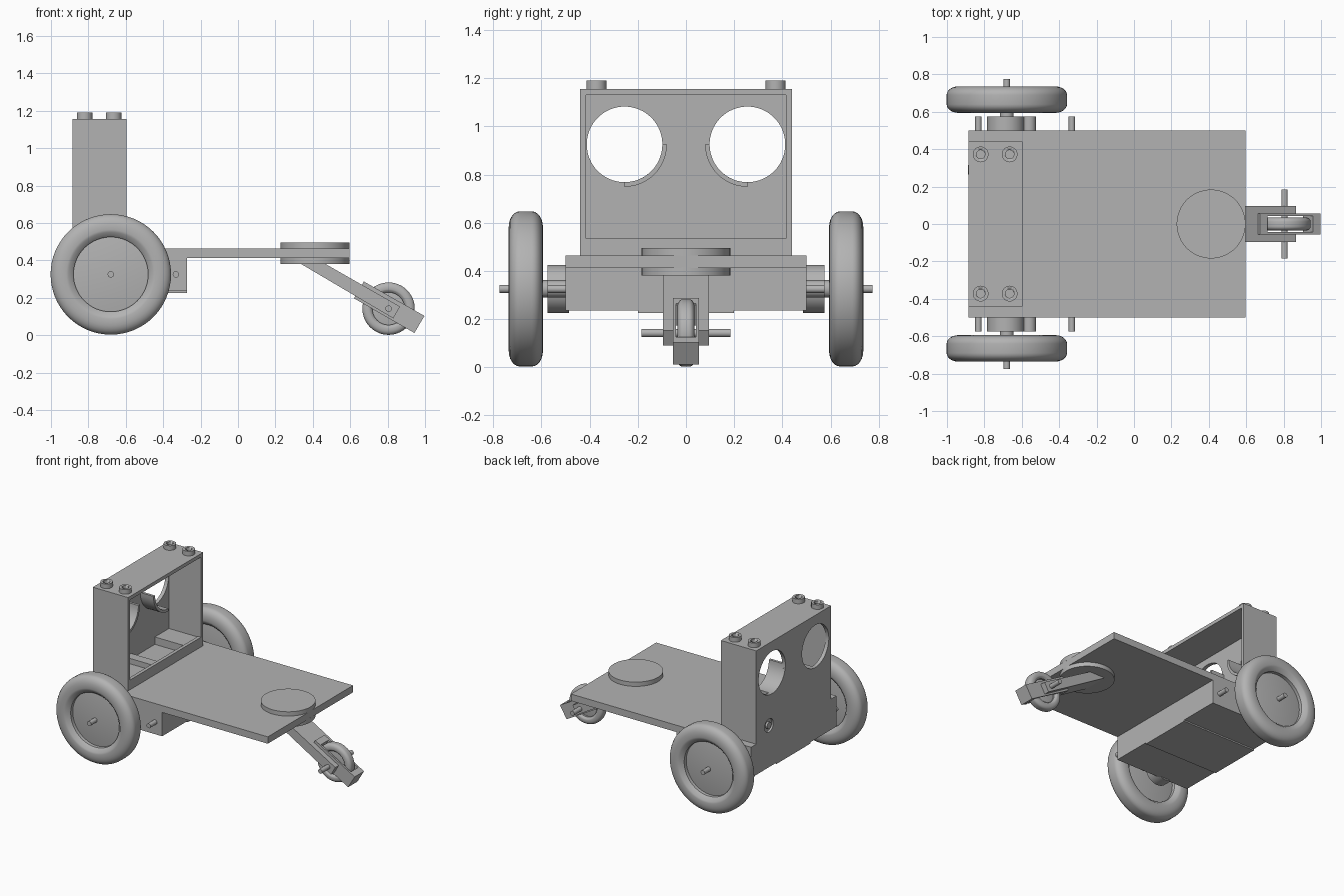
import bpy, bmesh
from math import radians, pi, sin, cos
from mathutils import Matrix, Vector

if "Cube" in bpy.data.objects:
    bpy.data.objects.remove(bpy.data.objects["Cube"])

grey = bpy.data.materials.new("plain_grey")
grey.use_nodes = True
COLOUR = (0.45, 0.45, 0.45, 1)
grey.diffuse_color = COLOUR
grey.node_tree.nodes["Principled BSDF"].inputs["Base Color"].default_value = COLOUR


def finish(name, bm, smooth=False):
    bmesh.ops.recalc_face_normals(bm, faces=bm.faces)
    mesh = bpy.data.meshes.new(name)
    bm.to_mesh(mesh)
    bm.free()
    ob = bpy.data.objects.new(name, mesh)
    bpy.context.collection.objects.link(ob)
    mesh.materials.append(grey)
    if smooth:
        bpy.ops.object.select_all(action='DESELECT')
        ob.select_set(True)
        bpy.context.view_layer.objects.active = ob
        bpy.ops.object.shade_smooth_by_angle(angle=radians(35))
    return ob


def box(name, x, y, z):
    bm = bmesh.new()
    centre = [(a + b) / 2 for a, b in (x, y, z)]
    size = [b - a for a, b in (x, y, z)]
    bmesh.ops.create_cube(bm, size=1, matrix=Matrix.Translation(centre) @ Matrix.Diagonal((*size, 1)))
    return finish(name, bm)


def cylinder(name, centre, radius, length, axis='Z', sides=48):
    turn = {'Z': Matrix(), 'X': Matrix.Rotation(pi / 2, 4, 'Y'), 'Y': Matrix.Rotation(pi / 2, 4, 'X')}[axis]
    bm = bmesh.new()
    bmesh.ops.create_cone(bm, cap_ends=True, segments=sides, radius1=radius, radius2=radius,
                          depth=length, matrix=Matrix.Translation(centre) @ turn)
    return finish(name, bm, True)


def prism(name, points, half_width):
    """Extrude a side profile (x, z) across y."""
    bm = bmesh.new()
    face = bm.faces.new([bm.verts.new((x, -half_width, z)) for x, z in points])
    new = bmesh.ops.extrude_face_region(bm, geom=[face])["geom"]
    bmesh.ops.translate(bm, vec=(0, 2 * half_width, 0), verts=[v for v in new if isinstance(v, bmesh.types.BMVert)])
    return finish(name, bm)


def cut(target, *cutters):
    for cutter in cutters:
        mod = target.modifiers.new("cut", 'BOOLEAN')
        mod.operation, mod.solver, mod.object = 'DIFFERENCE', 'EXACT', cutter
        bpy.context.view_layer.objects.active = target
        bpy.ops.object.modifier_apply(modifier=mod.name)
    for cutter in cutters:
        bpy.data.objects.remove(cutter)


def wheel(name, centre, radius, half_width):
    """Lathe a rounded tyre with a shallow conical hub around y."""
    half = [(0, .6), (.62, .25), (.62, .6), (.70, .96), (.74, 1), (.80, 1)]
    half += [(.80 + .2 * sin(a), .35 + .65 * cos(a)) for a in (pi / 12 * i for i in range(1, 7))]
    profile = half + [(r, -w) for r, w in reversed(half)]
    bm = bmesh.new()
    verts = [bm.verts.new((r * radius, w * half_width, 0)) for r, w in profile]
    edges = [bm.edges.new(pair) for pair in zip(verts, verts[1:])]
    bmesh.ops.spin(bm, geom=verts + edges, cent=(0, 0, 0), axis=(0, 1, 0), angle=2 * pi, steps=64)
    bmesh.ops.remove_doubles(bm, verts=bm.verts, dist=.0005)
    bmesh.ops.translate(bm, vec=centre, verts=bm.verts)
    return finish(name, bm, True)


def arc_shelf(name, y, z, side):
    """Quarter tube below the inner half of a round window."""
    bm = bmesh.new()
    steps = 12
    rings = []
    for i in range(steps + 1):
        a = pi / 2 * i / steps
        rings.append([bm.verts.new((x, y - side * r * sin(a), z - r * cos(a)))
                      for x, r in ((-.87, .157), (-.75, .157), (-.75, .176), (-.87, .176))])
    for p, q in zip(rings, rings[1:]):
        for k in range(4):
            bm.faces.new((p[k], p[(k + 1) % 4], q[(k + 1) % 4], q[k]))
    bm.faces.new(rings[0])
    bm.faces.new(rings[-1])
    return finish(name, bm, True)


# Platform and drive housing
box("platform", (-.885, .595), (-.5, .5), (.412, .463))
box("drive_housing", (-.885, -.273), (-.5, .5), (.235, .42))
box("housing_bottom_panel", (-.885, -.273), (-.2, .2), (.225, .24))

# Upright head box, open towards +x with a low lip and two round windows
head = box("head_box", (-.885, -.595), (-.44, .44), (.46, 1.156))
cut(head,
    box("opening", (-.858, -.5), (-.415, .415), (.535, 1.13)),
    box("floor_well", (-.858, -.62), (-.415, .415), (.475, .6)),
    cylinder("window_a", (-.88, .255, .925), .157, .12, 'X', 64),
    cylinder("window_b", (-.88, -.255, .925), .157, .12, 'X', 64),
    cylinder("cable_recess", (-.885, .29, .545), .05, .03, 'X', 32))
cylinder("cable_recess_core", (-.88, .29, .545), .025, .015, 'X', 24)
box("inner_shelf", (-.86, -.615), (.25, .42), (.47, .53))
box("inner_rib", (-.86, -.615), (-.1, -.03), (.47, .515))

for side, label in ((1, "left"), (-1, "right")):
    arc_shelf(label + "_window_shelf", side * .255, .925, side)

    # Hollow studs on the head
    for x in (-.82, -.665):
        stud = cylinder(label + "_stud", (x, side * .372, 1.17), .042, .04, sides=32)
        cut(stud, cylinder("stud_hole", (x, side * .372, 1.18), .023, .05, sides=24))

    # Motor, axle, pins and drive wheel
    cylinder(label + "_motor", (-.685, side * .53, .325), .1, .09, 'Y')
    cylinder(label + "_gear_boss", (-.56, side * .53, .325), .036, .09, 'Y', 32)
    cylinder(label + "_wheel_boss", (-.68, side * .59, .325), .036, .07, 'Y', 32)
    cylinder(label + "_axle", (-.68, side * .665, .325), .017, .22, 'Y', 24)
    for x in (-.832, -.332):
        cylinder(label + "_pin", (x, side * .53, .325), .017, .09, 'Y', 24)
    wheel(label + "_drive_wheel", (-.68, side * .665, .325), .322, .071)

# Swivel discs for the trailing wheel
cylinder("upper_swivel_disc", (.412, 0, .478), .184, .034, sides=64)
cylinder("lower_swivel_disc", (.412, 0, .398), .184, .034, sides=64)

# Sloping arm and fork, slotted for the small wheel
hub = Vector((.805, 0, .142))
arm = prism("caster_arm", [(.33, .385), (.46, .385), (.866, .153), (.83, .09)], .095)
fork = prism("caster_fork", [(.62, .197), (.673, .287), (.997, .103), (.943, .012)], .055)
for part in (arm, fork):
    slot = box("wheel_slot", (-.14, .14), (-.042, .042), (-.2, .2))
    slot.matrix_world = Matrix.Translation(hub) @ Matrix.Rotation(radians(30), 4, 'Y')
    bpy.context.view_layer.update()
    cut(part, slot)
wheel("caster_wheel", hub, .14, .035)
cylinder("caster_axle", hub, .017, .37, 'Y', 24)
